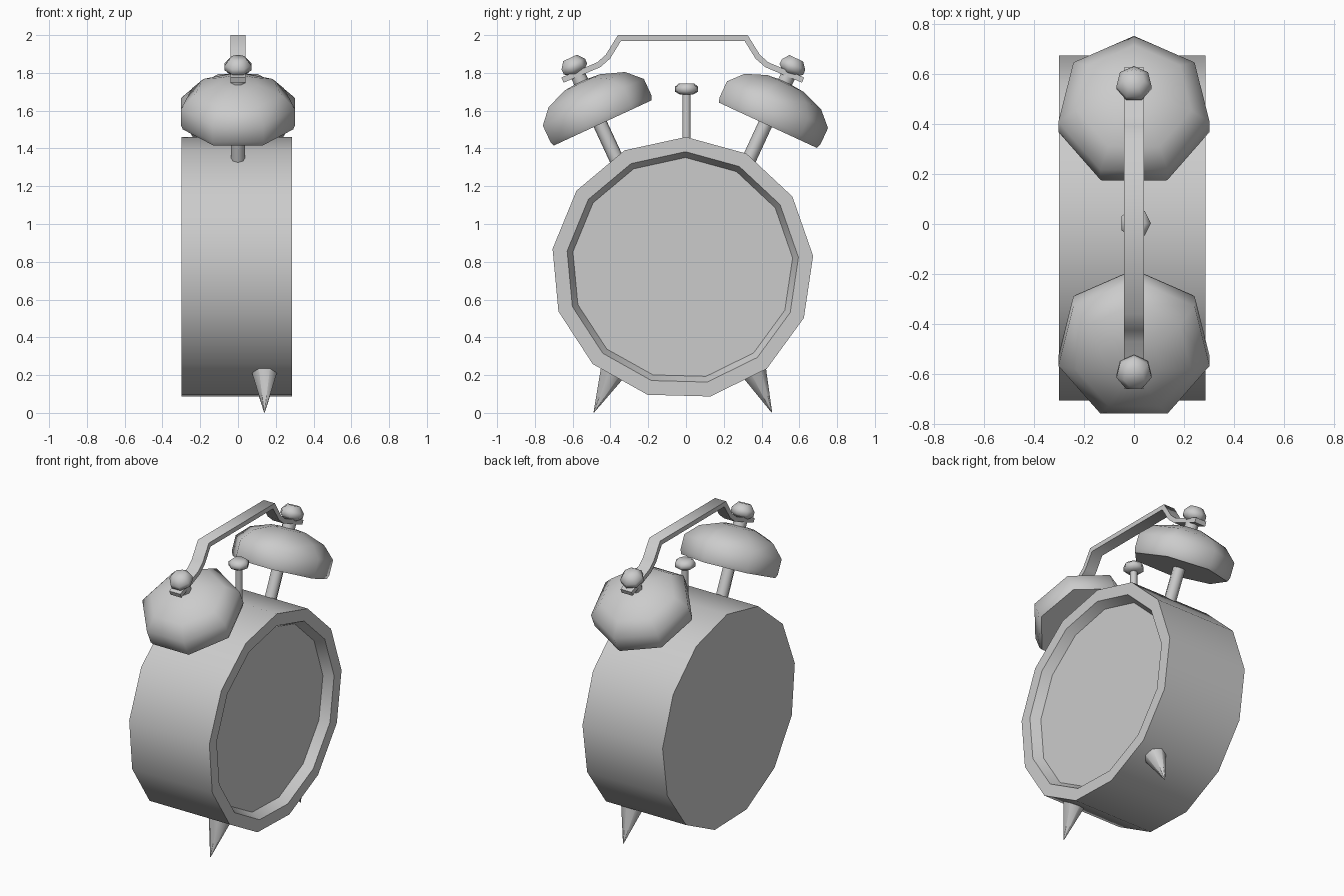
import bpy, bmesh
from math import sin, cos, radians, tau
from mathutils import Vector

if "Cube" in bpy.data.objects:
    bpy.data.objects.remove(bpy.data.objects["Cube"])

MID = -0.017          # y of the clock's own symmetry plane
TILT = radians(24.8)  # lean of the bells


def finish(name, bm, angle=60):
    bmesh.ops.recalc_face_normals(bm, faces=bm.faces)
    mesh = bpy.data.meshes.new(name)
    bm.to_mesh(mesh)
    bm.free()
    mesh.shade_smooth()
    mesh.set_sharp_from_angle(angle=radians(angle))
    obj = bpy.data.objects.new(name, mesh)
    bpy.context.collection.objects.link(obj)
    return obj


def skin(bm, rings):
    for a, b in zip(rings, rings[1:]):
        n = len(a)
        for i in range(n):
            j = (i + 1) % n
            bm.faces.new((a[i], a[j], b[j], b[i]))
    bm.faces.new(rings[0])
    bm.faces.new(rings[-1])


def lathe(name, profile, origin, axis, sides=7, ref=(0, 1, 0), angle=60):
    """Turn (radius, height) points round an axis, capped at both ends."""
    o, w, u = Vector(origin), Vector(axis).normalized(), Vector(ref)
    u = (u - w * u.dot(w)).normalized()
    v = w.cross(u)
    bm = bmesh.new()
    rings = [[bm.verts.new(o + w * h + (u * cos(tau * i / sides) + v * sin(tau * i / sides)) * r)
              for i in range(sides)] for r, h in profile]
    skin(bm, rings)
    return finish(name, bm, angle)


# Drum with a recessed dial on the +x face
lathe("clock_body",
      [(0.695, -0.30), (0.695, 0.285), (0.617, 0.285), (0.586, 0.225)],
      (0, -0.019, 0.766), (1, 0, 0), 13, (0, 0.027, 1), 40)

# Bells with stems and knobs, and the feet, on each side
for s, side in ((-1, "left"), (1, "right")):
    axis = (0, s * sin(TILT), cos(TILT))
    centre = (0, MID + s * 0.437, 1.529)
    lathe(side + "_bell",
          [(0.300, 0), (0.310, 0.025), (0.310, 0.12), (0.235, 0.195), (0.11, 0.24), (0.03, 0.247)],
          centre, axis)
    lathe(side + "_bell_stem", [(0.038, -0.225), (0.038, 0.02)], centre, axis, 8)
    lathe(side + "_knob_pin", [(0.042, 0.23), (0.042, 0.31)], centre, axis)
    lathe(side + "_knob",
          [(0.04, 0.295), (0.072, 0.32), (0.072, 0.348), (0.042, 0.385)],
          centre, axis)
    lathe(side + "_foot", [(0.002, 0), (0.08, 0.265)],
          (0.14, MID + s * 0.471, 0.003), (0, -s * 0.095, 0.21), 7)

# Hammer between the bells
lathe("hammer_rod", [(0.022, 1.40), (0.022, 1.70)], (0.005, 0.003, 0), (0, 0, 1), 8)
lathe("hammer_head", [(0.035, 1.685), (0.062, 1.70), (0.062, 1.727), (0.04, 1.745)],
      (0.005, 0.003, 0), (0, 0, 1), 7, (1, 0, 0))

# Carrying handle: a flat strap swept along a mirrored path
half = [(0.637, 1.762), (0.445, 1.843), (0.397, 1.885), (0.335, 1.985)]
path = [Vector((-y, z)) for y, z in half] + [Vector(p) for p in reversed(half)]
bm = bmesh.new()
rings = []
for i, p in enumerate(path):
    d1 = (p - path[i - 1]).normalized() if i else (path[1] - p).normalized()
    d2 = (path[i + 1] - p).normalized() if i + 1 < len(path) else d1
    n1, n2 = Vector((-d1.y, d1.x)), Vector((-d2.y, d2.x))
    n = (n1 + n2).normalized()
    n *= 0.015 / n.dot(n1)
    rings.append([bm.verts.new((x, MID + p.x + k * n.x, p.y + k * n.y))
                  for x, k in ((-0.04, -1), (0.04, -1), (0.04, 1), (-0.04, 1))])
skin(bm, rings)
finish("handle", bm)
